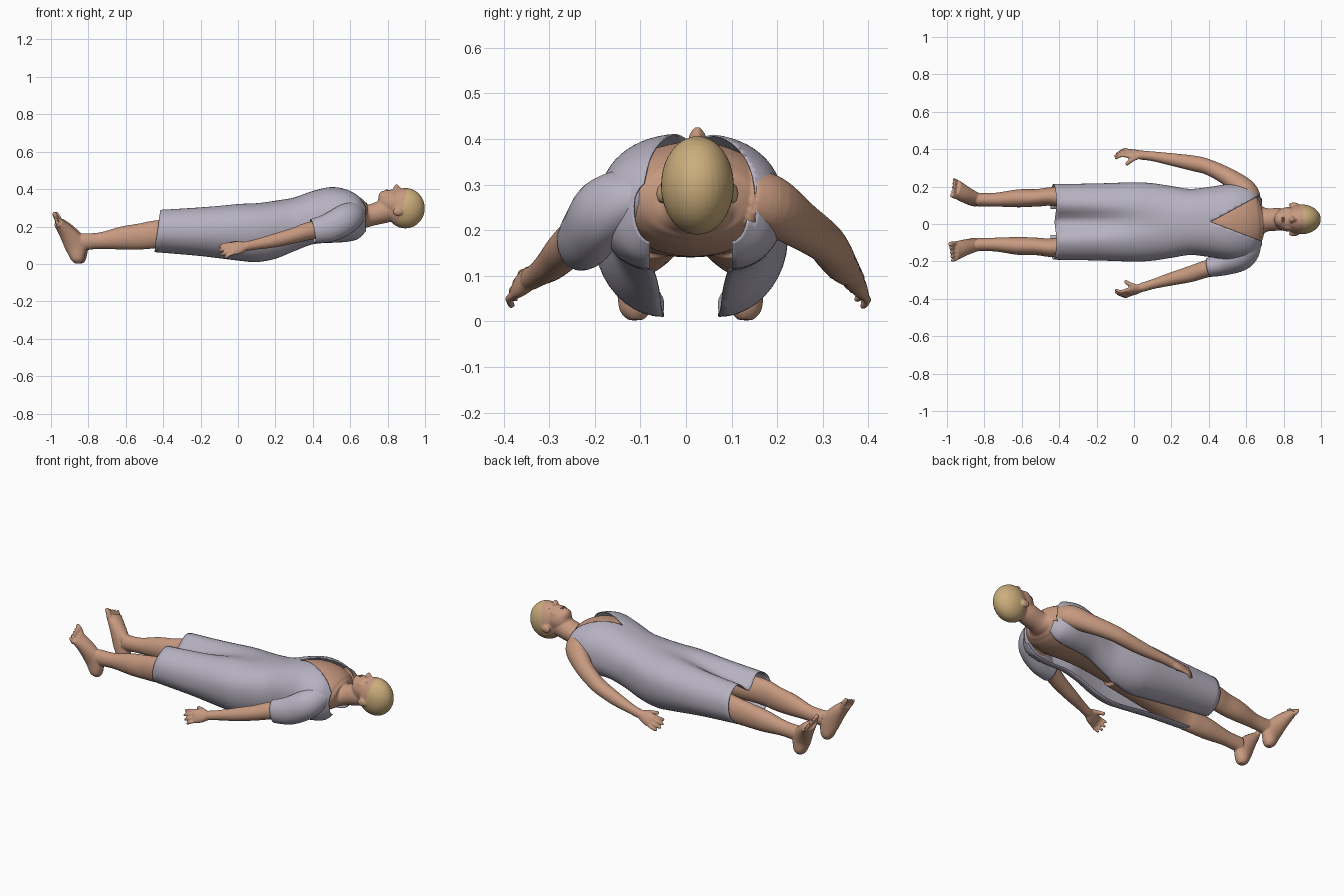
import bpy, bmesh, math
from mathutils import Vector, Matrix

cube = bpy.data.objects.get("Cube")
if cube:
    bpy.data.objects.remove(cube, do_unlink=True)


def material(name, rgb):
    m = bpy.data.materials.new(name)
    m.use_nodes = True
    m.diffuse_color = (*rgb, 1)
    m.node_tree.nodes["Principled BSDF"].inputs["Base Color"].default_value = (*rgb, 1)
    return m


SKIN = material("skin", (0.57, 0.32, 0.215))
HAIR = material("blond_hair", (0.60, 0.42, 0.20))
GOWN = material("lavender_cloth", (0.47, 0.44, 0.53))
LIPS = material("lip_pink", (0.48, 0.24, 0.18))
LASH = material("dark_brown", (0.14, 0.08, 0.055))


def make_object(name, bm, *mats):
    mesh = bpy.data.meshes.new(name)
    bm.to_mesh(mesh)
    bm.free()
    for m in mats:
        mesh.materials.append(m)
    mesh.shade_smooth()
    ob = bpy.data.objects.new(name, mesh)
    bpy.context.collection.objects.link(ob)
    return ob


def resample(stations, steps):
    """Smooth curve through rows of numbers."""
    rows = [Vector(s) for s in stations]
    out = []
    for i in range(len(rows) - 1):
        b, c = rows[i], rows[i + 1]
        a = rows[i - 1] if i else b
        d = rows[i + 2] if i + 2 < len(rows) else c
        for k in range(steps):
            t = k / steps
            out.append(b + (c - a) * (t / 2) + (a * 2 - b * 5 + c * 4 - d) * (t * t / 2)
                       + (b * 3 - a - c * 3 + d) * (t ** 3 / 2))
    return out + [rows[-1]]


def tube(bm, stations, wide=(0, 1, 0), steps=5, sides=24, capped=True):
    """Loft of ellipses; each station is x, y, z, wide radius, thick radius."""
    rows = resample(stations, steps)
    centres = [Vector(r[:3]) for r in rows]
    rings = []
    for i, r in enumerate(rows):
        axis = (centres[min(i + 1, len(rows) - 1)] - centres[max(i - 1, 0)]).normalized()
        w = Vector(wide)
        w = (w - axis * w.dot(axis)).normalized()
        v = axis.cross(w)
        rings.append([bm.verts.new(centres[i] + w * r[3] * math.cos(a) + v * r[4] * math.sin(a))
                      for a in (2 * math.pi * k / sides for k in range(sides))])
    for a, b in zip(rings, rings[1:]):
        for k in range(sides):
            n = (k + 1) % sides
            bm.faces.new((a[k], a[n], b[n], b[k]))
    if capped:
        bm.faces.new(rings[0])
        bm.faces.new(rings[-1])


def ball(bm, centre, radii):
    bmesh.ops.create_uvsphere(bm, u_segments=32, v_segments=20, radius=1,
                              matrix=Matrix.Translation(centre) @ Matrix.Diagonal((*radii, 1)))


def digit(bm, start, direction, bend, length, r):
    """A finger or toe with a slight bend and a rounded tip."""
    p, d, b = Vector(start), Vector(direction).normalized(), Vector(bend)
    mid, tip = p + d * length * 0.55, p + (d + b * 0.3).normalized() * length
    tube(bm, [(*p, r, r), (*mid, r, r), (*tip, r * 0.85, r * 0.85)], (0.1, 1, 0.2), 4, 12)
    ball(bm, tip, (r * 0.85,) * 3)


def hand(bm, wrist, direction, side):
    p, d = Vector(wrist), Vector(direction).normalized()
    up = Vector((0, -0.5 * side, 0.85))
    up = (up - d * up.dot(d)).normalized()
    palm = Vector((0, -0.85 * side, -0.5))
    tube(bm, [(*p, .025, .022), (*(p + d * .04), .038, .02), (*(p + d * .08), .038, .015)], up)
    for k in range(4):
        off = 0.029 - 0.0193 * k
        length = (0.062, 0.07, 0.066, 0.052)[k]
        digit(bm, p + d * 0.072 + up * off, d + up * off * 4, palm, length, 0.0095)
    digit(bm, p + d * 0.015 + up * 0.022, d + up * 0.5 + palm * 0.5, palm * 0.5, 0.068, 0.0125)


def leg(bm, side):
    y = lambda v: 0.01 + side * (v - 0.01)
    dx = -0.002 if side > 0 else -0.012
    turn = 0.02 if side > 0 else 0     # the left foot falls further outward
    rows = [(.08, .095, .205, .085, .068), (-.2, .118, .178, .075, .075), (-.42, .146, .16, .052, .075),
            (-.52, .14, .147, .047, .07), (-.62, .137, .138, .048, .062), (-.74, .13, .124, .037, .044),
            (-.84, .13, .118, .036, .046)]
    tube(bm, [(r[0], y(r[1]), *r[2:]) for r in rows])
    # foot from heel to ball
    foot = [(-.842, .13, .003, .017, .018), (-.845, .131, .03, .036, .038), (-.86, .136, .1, .038, .056),
            (-.905, .15 + turn / 2, .17, .045, .043), (-.95, .168 + turn, .222, .052, .025)]
    tube(bm, [(r[0] + dx, y(r[1]), *r[2:]) for r in foot])
    for k in range(5):
        off = -0.04 + 0.02 * k
        digit(bm, (-.946 + dx, y(.166 + turn + off), .217 - .004 * k),
              (-.35, side * (.15 + turn * 4 + off * 3), .85),
              (-.2, 0, 0), .055 - .006 * k, .0145 if k == 0 else .0105)


# body: overlapping lofts fused into one skin
bm = bmesh.new()
tube(bm, [(-.06, .01, .215, .14, .07), (.08, .01, .225, .175, .085), (.2, .01, .232, .165, .088),
          (.3, .012, .24, .155, .098), (.42, .015, .258, .165, .118), (.5, .015, .268, .178, .126),
          (.58, .015, .267, .178, .116), (.64, .018, .262, .153, .095), (.672, .02, .258, .115, .074),
          (.7, .022, .258, .066, .058), (.78, .025, .28, .06, .062), (.86, .025, .3, .05, .06)], sides=40)
ARMS = {1: ([(.62, .13, .27, .06, .065), (.59, .185, .255, .06, .068), (.5, .253, .21, .048, .054),
             (.4, .303, .175, .042, .047), (.33, .322, .15, .042, .042), (.22, .342, .122, .035, .037),
             (.1, .362, .1, .026, .027), (.04, .368, .09, .025, .026)], (-.97, .13, -.16)),
        -1: ([(.6, -.13, .26, .06, .06), (.5, -.205, .2, .05, .052), (.38, -.242, .176, .046, .048),
              (.3, -.268, .152, .043, .042), (.2, -.294, .126, .035, .037),
              (.1, -.322, .105, .026, .028), (.04, -.34, .094, .025, .026)], (-.95, -.34, -.17))}
for side, (path, aim) in ARMS.items():
    tube(bm, path)
    hand(bm, path[-1][:3], aim, side)
    leg(bm, side)
    ball(bm, (.855, .025 + side * .078, .28), (.027, .012, .022))    # ear
    ball(bm, (.843, .025 + side * .011, .405), (.01, .009, .01))     # nostril
    ball(bm, (.88, .025 + side * .026, .38), (.012, .024, .012))     # brow
    ball(bm, (.825, .025 + side * .036, .36), (.03, .022, .024))     # cheek
ball(bm, (.895, .025, .298), (.104, .08, .108))                      # cranium
ball(bm, (.83, .025, .325), (.084, .066, .073))                      # face
ball(bm, (.778, .025, .353), (.028, .04, .038))                      # chin
ball(bm, (.796, .025, .38), (.016, .026, .016))                      # mouth
tube(bm, [(.885, .025, .385, .009, .01), (.86, .025, .4, .01, .012), (.838, .025, .419, .012, .014)])
bmesh.ops.recalc_face_normals(bm, faces=bm.faces)
body = make_object("body", bm, SKIN)
fuse = body.modifiers.new("fuse", "REMESH")
fuse.mode, fuse.voxel_size = "VOXEL", 0.005
relax = body.modifiers.new("relax", "SMOOTH")
relax.factor, relax.iterations = 0.5, 4
bpy.context.view_layer.update()
fused = bpy.data.meshes.new_from_object(body.evaluated_get(bpy.context.evaluated_depsgraph_get()))
body.modifiers.clear()

# scalp: cut along the hairline and coloured behind it
bm = bmesh.new()
bm.from_mesh(fused)
point, normal = Vector((.905, 0, .4)), Vector((.21, 0, -.055)).normalized()
near = [f for f in bm.faces if f.calc_center_median().x > 0.8]
bmesh.ops.bisect_plane(bm, geom=near + list({e for f in near for e in f.edges})
                       + list({v for f in near for v in f.verts}), plane_co=point, plane_no=normal)
for f in bm.faces:
    c = f.calc_center_median()
    f.material_index = int(c.x > 0.8 and (c - point).dot(normal) > 0)
body.data.materials.append(HAIR)
bm.to_mesh(body.data)
bm.free()
body.data.shade_smooth()
bpy.data.meshes.remove(fused)

# face details
for name, side in (("left", 1), ("right", -1)):
    bm = bmesh.new()
    ball(bm, (.861, .025 + side * .03, .384), (.002, .011, .004))
    make_object(name + "_eyelashes", bm, LASH)
bm = bmesh.new()
for x in (.793, .8):
    ball(bm, (x, .025, .394), (.004, .016, .004))
make_object("lips", bm, LIPS)

# gown: open-backed sheet; rows are x, half width, top, side, bottom, back gap, dip between legs
rows = resample([(-.43, .2, .305, .17, .065, .07, .085), (-.2, .204, .316, .17, .045, .06, .055),
                 (0, .21, .328, .18, .02, .06, .02), (.1, .205, .329, .18, .012, .06, .008),
                 (.2, .19, .336, .19, .03, .065, 0), (.3, .175, .353, .2, .07, .07, 0),
                 (.4, .185, .388, .22, .107, .08, 0), (.5, .2, .41, .24, .115, .09, 0),
                 (.58, .2, .4, .24, .12, .09, 0), (.64, .178, .373, .245, .135, .09, 0),
                 (.682, .125, .33, .25, .175, .09, 0)], 6)
HALF = 26
bm = bmesh.new()
grid = []
for x, w, top, mid, low, gap, dip in rows:
    line = []
    for k in range(-HALF, HALF + 1):
        s, u = (1 if k >= 0 else -1), abs(k) / HALF
        if u <= 0.6:
            a = u / 0.6 * math.pi / 2
            y = w * math.sin(a) ** 0.85
            z = mid + (top - mid) * max(math.cos(a), 0) ** 0.85
            z -= dip * math.exp(-(y / 0.06) ** 2)
        else:
            a = (u - 0.6) / 0.4 * math.pi / 2
            y = gap + (w - gap) * math.cos(a)
            z = mid - (mid - low) * math.sin(a)
        slant = 0.14 * (z - 0.18) * max(0, -x / 0.43)
        line.append(bm.verts.new((x + slant, 0.011 + s * y, z)))
    grid.append(line)
for a, b in zip(grid, grid[1:]):
    for k in range(2 * HALF):
        bm.faces.new((a[k], b[k], b[k + 1], a[k + 1]))
# V neck cut between two upright planes
tip = Vector((.41, .012, 0))
sides = [Vector((-(y - .012), .255, 0)).normalized() * s for y, s in ((-.085, 1), (.15, -1))]
for n in sides:
    bmesh.ops.bisect_plane(bm, geom=bm.verts[:] + bm.edges[:] + bm.faces[:], plane_co=tip, plane_no=n)
inside = [f for f in bm.faces if f.calc_center_median().z > 0.22
          and all((f.calc_center_median() - tip).dot(n) > 0 for n in sides)]
bmesh.ops.delete(bm, geom=inside, context="FACES")
bmesh.ops.recalc_face_normals(bm, faces=bm.faces)
gown = make_object("gown", bm, GOWN)

# right sleeve, growing out of the shoulder and open at the cuff
bm = bmesh.new()
tube(bm, [(.61, -.06, .285, .03, .04), (.615, -.12, .275, .055, .065), (.575, -.18, .24, .064, .078),
          (.49, -.213, .195, .058, .075), (.4, -.232, .175, .05, .063)], sides=32, capped=False)
bmesh.ops.recalc_face_normals(bm, faces=bm.faces)
sleeve = make_object("right_sleeve", bm, GOWN)
for ob in (gown, sleeve):
    cloth = ob.modifiers.new("cloth thickness", "SOLIDIFY")
    cloth.thickness, cloth.offset = 0.004, 0
